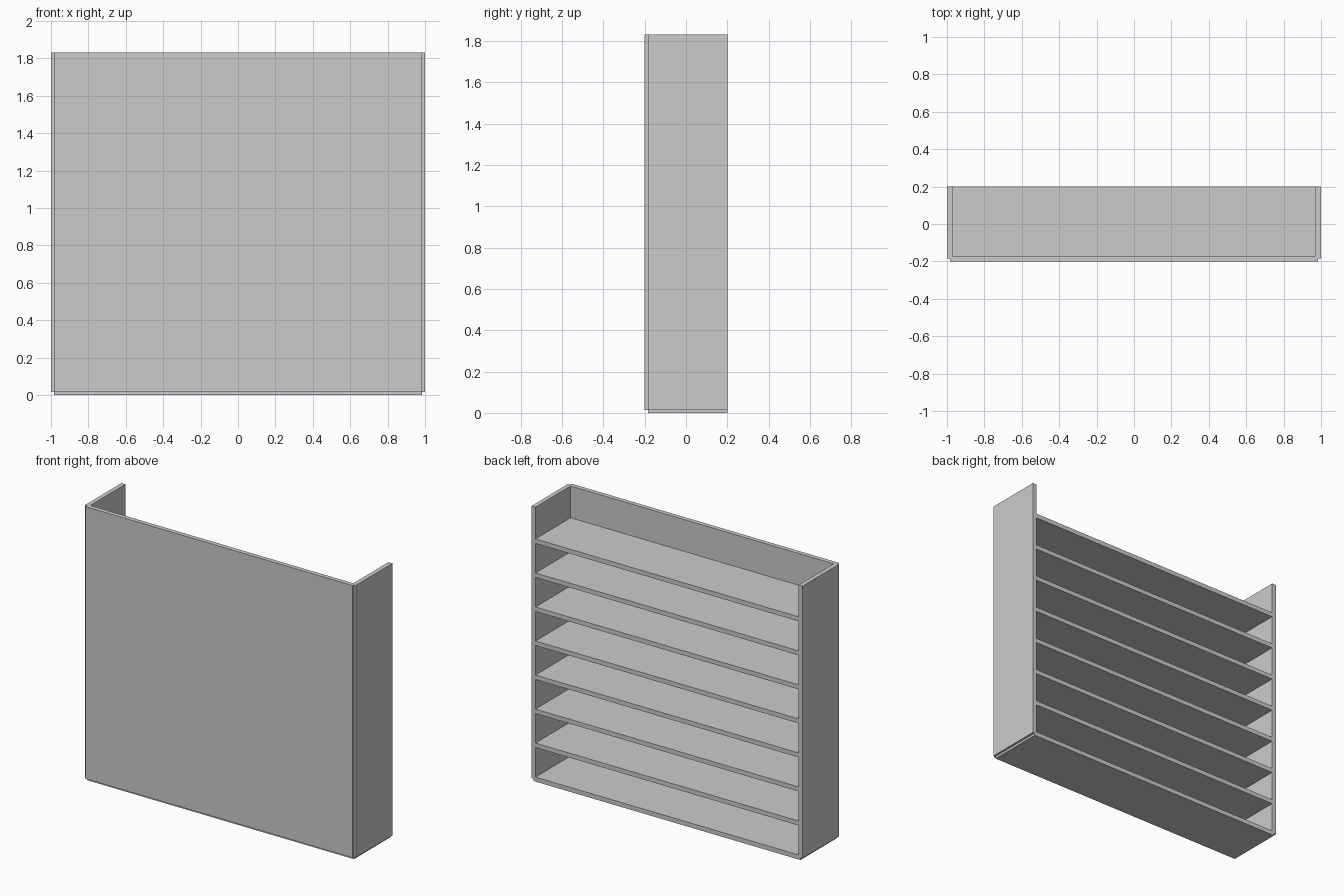
import bpy

if "Cube" in bpy.data.objects:
    bpy.data.objects.remove(bpy.data.objects["Cube"])

W, D, H = 1.0, 0.2, 1.83      # half width, half depth, height
T = 0.03                      # board thickness
C = T / 2                     # boards meet on their centre planes, leaving a small corner notch


def board(name, x0, x1, y0, y1, z0, z1):
    """Axis-aligned board given by its limits."""
    bpy.ops.mesh.primitive_cube_add(
        size=1, location=((x0 + x1) / 2, (y0 + y1) / 2, (z0 + z1) / 2))
    ob = bpy.context.object
    ob.name = name
    ob.scale = (x1 - x0, y1 - y0, z1 - z0)
    bpy.ops.object.transform_apply(location=True, rotation=True, scale=True)
    return ob


# Closed front panel
board("front_panel", -W + C, W - C, -D, -D + T, C, H)

# Side panels, mirrored across x
side = board("side_panels", W - T, W, -D + C, D, C, H)
side.modifiers.new("Mirror", 'MIRROR').use_axis = (True, False, False)

# Bottom board, slotted halfway into the sides and front
board("bottom_board", -W + C, W - C, -D + C, D, 0, T)

# Evenly spaced shelves between the sides, open at the back
COUNT = 8
step = (H - C) / COUNT
for i in range(1, COUNT):
    z = C + i * step
    board(f"shelf_{i}", -W + T, W - T, -D + T, D, z - C, z + C)
